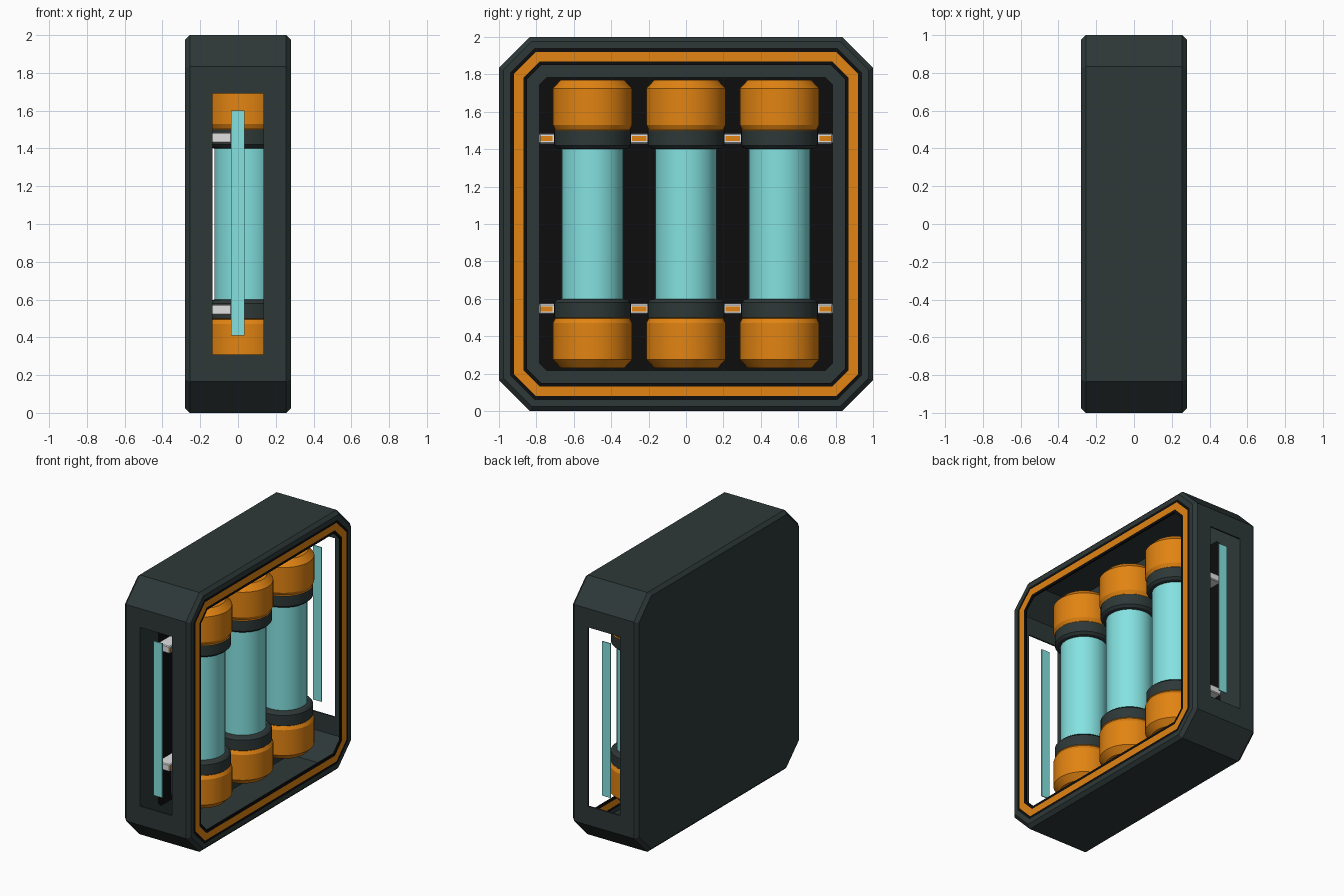
import bpy, bmesh, math

if "Cube" in bpy.data.objects:
    bpy.data.objects.remove(bpy.data.objects["Cube"])


def material(name, rgb):
    m = bpy.data.materials.new(name)
    m.use_nodes = True
    m.diffuse_color = (*rgb, 1)
    bsdf = m.node_tree.nodes["Principled BSDF"]
    bsdf.inputs["Base Color"].default_value = (*rgb, 1)
    bsdf.inputs["Roughness"].default_value = 0.6
    return m


slate = material("dark slate", (0.027, 0.039, 0.039))
black = material("black", (0.004, 0.004, 0.004))
orange = material("orange", (0.76, 0.23, 0.006))
cyan = material("cyan glass", (0.23, 0.76, 0.75))
silver = material("light grey", (0.75, 0.75, 0.75))
SLATE, BLACK, ORANGE = range(3)


def finish(bm, name, mats):
    bmesh.ops.recalc_face_normals(bm, faces=bm.faces)
    mesh = bpy.data.meshes.new(name)
    bm.to_mesh(mesh)
    bm.free()
    for m in mats:
        mesh.materials.append(m)
    ob = bpy.data.objects.new(name, mesh)
    bpy.context.collection.objects.link(ob)
    return ob


def octagon(bm, x, inset):
    """Chamfered square in the y-z plane, offset evenly inwards."""
    r = 1 - inset
    k = r - (0.165 - inset * (2 - math.sqrt(2)))
    pts = [(r, -k), (r, k), (k, r), (-k, r), (-r, k), (-r, -k), (-k, -r), (k, -r)]
    return [bm.verts.new((x, y, 1 + z)) for y, z in pts]


def bridge(bm, a, b, mat, skip=()):
    for i in range(8):
        if i not in skip:
            j = (i + 1) % 8
            bm.faces.new((a[i], a[j], b[j], b[i])).material_index = mat


def box(name, lo, hi, mat, bevel=0):
    bm = bmesh.new()
    bmesh.ops.create_cube(bm, size=1)
    for v in bm.verts:
        v.co = [(a + b) / 2 + c * (b - a) for a, b, c in zip(lo, hi, v.co)]
    if bevel:
        bmesh.ops.bevel(bm, geom=bm.edges[:], offset=bevel, segments=1, affect='EDGES')
    return finish(bm, name, [mat])


# Case shell: back plate, side skin, rim with its orange inlay
bm = bmesh.new()
back = octagon(bm, -0.28, 0.025)
bm.faces.new(back)
low, high = octagon(bm, -0.255, 0), octagon(bm, 0.255, 0)
bridge(bm, back, low, SLATE)
bridge(bm, low, high, SLATE, skip=(0, 4))
# Slotted end walls
for i in (0, 4):
    outer = [low[i], low[i + 1], high[i + 1], high[i]]
    y = low[i].co.y
    slot = [bm.verts.new((math.copysign(0.135, v.co.x), y,
                          1 + math.copysign(0.69, v.co.z - 1))) for v in outer]
    for a in range(4):
        b = (a + 1) % 4
        bm.faces.new((outer[a], outer[b], slot[b], slot[a]))
ring = high
for inset, mat in ((0.025, SLATE), (0.06, SLATE), (0.08, BLACK), (0.13, ORANGE), (0.15, BLACK)):
    nxt = octagon(bm, 0.28, inset)
    bridge(bm, ring, nxt, mat)
    ring = nxt
case = finish(bm, "case_shell", [slate, black, orange])
skin = case.modifiers.new("skin", 'SOLIDIFY')
skin.thickness = 0.012
skin.offset = -1

# Inner ledge and dark back panel
bm = bmesh.new()
edge, inner = octagon(bm, -0.135, 0.01), octagon(bm, -0.135, 0.215)
bridge(bm, edge, inner, SLATE)
bm.faces.new(inner).material_index = BLACK
rear = octagon(bm, -0.265, 0.01)
bridge(bm, edge, rear, SLATE)
bm.faces.new(rear)
finish(bm, "inner_panel", [slate, black])


# Power cells: one lathed half profile (radius, height, colour of the band above)
def cell(name, y, segments=40):
    half = [(0.165, 0, 1), (0.165, 0.4, 0), (0.19, 0.405, 0), (0.205, 0.42, 0),
            (0.205, 0.5, 2), (0.2, 0.505, 2), (0.214, 0.53, 2), (0.214, 0.725, 2),
            (0.17, 0.77, 2)]
    bm = bmesh.new()
    for side in (1, -1):
        prev = None
        for r, h, col in half:
            cur = [bm.verts.new((0.04 + r * math.cos(t), y + r * math.sin(t), 1 + side * h))
                   for t in (2 * math.pi * i / segments for i in range(segments))]
            if prev:
                for i in range(segments):
                    j = (i + 1) % segments
                    f = bm.faces.new((prev[i], prev[j], cur[j], cur[i]))
                    f.material_index = last
            prev, last = cur, col
        bm.faces.new(prev).material_index = 2
    bmesh.ops.remove_doubles(bm, verts=bm.verts, dist=0.0005)
    ob = finish(bm, name, [slate, cyan, orange])
    bpy.ops.object.select_all(action='DESELECT')
    ob.select_set(True)
    bpy.context.view_layer.objects.active = ob
    bpy.ops.object.shade_smooth_by_angle(angle=math.radians(25))


for label, y in (("front", -0.5), ("middle", 0), ("back", 0.5)):
    cell(label + "_cell", y)

# Clamp bars behind the cells, with orange inlays in the gaps
for label, z in (("lower", 0.546), ("upper", 1.457)):
    box(label + "_clamp_bar", (-0.14, -0.785, z - 0.028), (-0.035, 0.785, z + 0.028), silver, 0.006)
    for n, (y, w) in enumerate(((-0.745, 0.032), (-0.25, 0.038), (0.25, 0.038), (0.745, 0.032))):
        box(f"{label}_inlay_{n + 1}", (-0.038, y - w, z - 0.014), (-0.032, y + w, z + 0.014), orange)

# Light strips inside the end slots
for label, s in (("front", -1), ("back", 1)):
    box(label + "_light_strip", (-0.037, s * 0.97 - 0.004, 0.41), (0.035, s * 0.97 + 0.004, 1.6), cyan)
